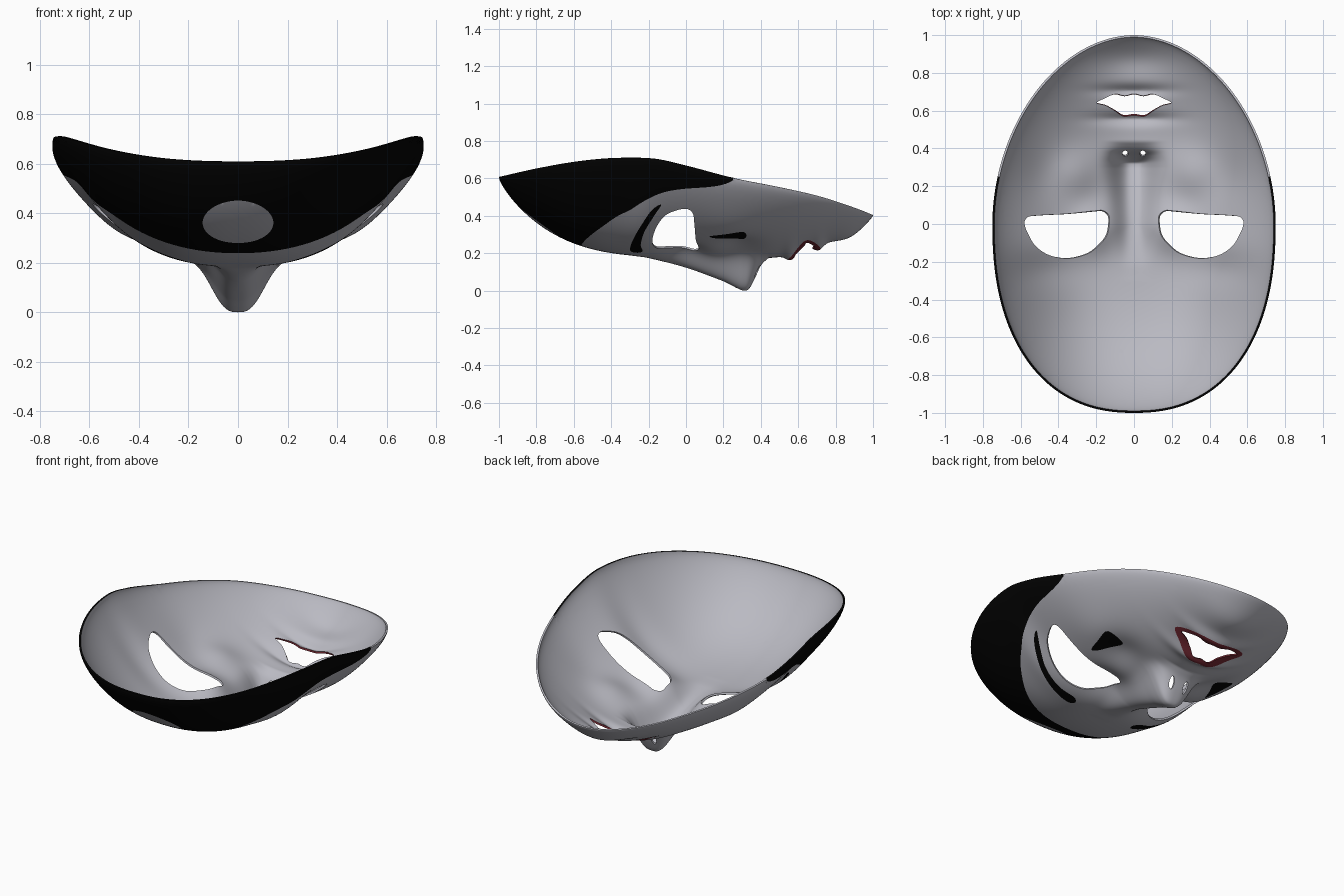
import bpy
import math
from mathutils import Vector, kdtree
from mathutils.geometry import delaunay_2d_cdt

if "Cube" in bpy.data.objects:
    bpy.data.objects.remove(bpy.data.objects["Cube"])


def material(name, rgb):
    m = bpy.data.materials.new(name)
    m.diffuse_color = (*rgb, 1)
    m.use_nodes = True
    m.node_tree.nodes["Principled BSDF"].inputs["Base Color"].default_value = m.diffuse_color
    return m


grey = material("mask_grey", (0.49, 0.49, 0.54))
black = material("paint_black", (0.001, 0.001, 0.001))
red = material("lip_red", (0.16, 0.02, 0.03))


# ---- helpers -------------------------------------------------------------
def interp(table, v):
    """Smooth curve through (v, value) pairs."""
    n = len(table)
    if v <= table[0][0]:
        return table[0][1]
    if v >= table[-1][0]:
        return table[-1][1]

    def slope(k):
        a, b = table[max(k - 1, 0)], table[min(k + 1, n - 1)]
        return (b[1] - a[1]) / (b[0] - a[0])
    i = next(k for k in range(n - 1) if v <= table[k + 1][0])
    (x0, y0), (x1, y1) = table[i], table[i + 1]
    h = x1 - x0
    t = (v - x0) / h
    return (y0 * (1 + 2 * t) * (1 - t) ** 2 + y1 * t * t * (3 - 2 * t)
            + h * slope(i) * t * (1 - t) ** 2 + h * slope(i + 1) * t * t * (t - 1))


def spline(pts, closed=True, step=0.012):
    """Catmull-Rom curve resampled at roughly even steps."""
    p = [Vector(q) for q in pts]
    n, out = len(p), []
    for i in range(n if closed else n - 1):
        if closed:
            a, b, c, d = (p[(i + k) % n] for k in (-1, 0, 1, 2))
        else:
            a, b, c, d = (p[min(max(i + k, 0), n - 1)] for k in (-1, 0, 1, 2))
        m = max(1, round((c - b).length / step))
        for j in range(m):
            t = j / m
            out.append(0.5 * (2 * b + (c - a) * t + (2 * a - 5 * b + 4 * c - d) * t * t
                              + (3 * b - a - 3 * c + d) * t ** 3))
    return out if closed else out + [p[-1]]


def flip(poly):
    return [Vector((-q[0], q[1])) for q in poly]


def oval(cx, cy, rx, ry, n):
    return [Vector((cx + rx * math.cos(2 * math.pi * i / n),
                    cy + ry * math.sin(2 * math.pi * i / n))) for i in range(n)]


class Region:
    def __init__(self, poly):
        self.p = poly
        self.x0, self.x1 = min(q[0] for q in poly), max(q[0] for q in poly)
        self.y0, self.y1 = min(q[1] for q in poly), max(q[1] for q in poly)

    def has(self, x, y):
        if not (self.x0 < x < self.x1 and self.y0 < y < self.y1):
            return False
        inside, q = False, self.p[-1]
        for r in self.p:
            if (r[1] > y) != (q[1] > y) and x < (q[0] - r[0]) * (y - r[1]) / (q[1] - r[1]) + r[0]:
                inside = not inside
            q = r
        return inside


# ---- mask surface --------------------------------------------------------
RIM = [(-1, .61), (-.8, .655), (-.6, .69), (-.4, .71), (-.2, .713), (0, .67), (.25, .605),
       (.5, .555), (.7, .51), (.85, .465), (.95, .435), (1, .415)]
NOSE = [(-.3, 0), (-.2, .008), (0, .058), (.2, .128), (.27, .162), (.305, .175), (.335, .167),
        (.37, .105), (.4, .04), (.44, 0)]


def radius(x, y):
    e = 1.92 if y > 0 else 2.3
    return ((abs(x) / .75) ** e + abs(y) ** e) ** (1 / e)


def bump(x, y, cx, cy, sx, sy):
    return math.exp(-((x - cx) / sx) ** 2 - ((y - cy) / sy) ** 2)


def height(x, y):
    r = min(radius(x, y), 1.0)
    rim = interp(RIM, y / r) if r > 1e-6 else .6
    s2 = y * y / (x * x + y * y + 1e-9)
    g = .65 * r ** (2 + (1.6 if y < 0 else 1.2) * s2) + .35 * (1 - math.sqrt(max(0, 1 - r * r)))
    z = .18 + (rim - .18) * g
    ax = abs(x)
    w = .075 + .045 * min(max((y + .2) / .5, 0), 1)
    z -= interp(NOSE, y) * math.exp(-(ax / w) ** 2.9)          # nose
    z += .05 * bump(ax, y, .2, -.02, .12, .12)                 # eye sockets
    z -= .022 * bump(ax, y, .48, -.24, .2, .1)                 # brow ridge
    z += .035 * bump(ax, y, .3, .27, .12, .12)                 # hollow beside nose
    z -= .012 * bump(ax, y, .5, .25, .12, .15)                 # cheekbone
    z -= .025 * bump(x, y, 0, .5, .25, .2)                     # muzzle
    z -= .03 * bump(x, y, 0, .56, .2, .035)                    # upper lip
    z -= .027 * bump(x, y, 0, .71, .18, .032)                  # lower lip
    z -= .035 * bump(x, y, 0, .88, .22, .1)                    # chin
    return z


# ---- openings and painted areas (plan view) ------------------------------
eye = spline([(.14, .045), (.17, .068), (.21, .066), (.35, .053), (.5, .045), (.57, .035),
              (.587, 0), (.565, -.06), (.525, -.12), (.45, -.165), (.35, -.18), (.25, -.155),
              (.19, -.11), (.15, -.06), (.137, 0)])
nostril = oval(.048, .382, .016, .016, 12)
mouth = spline([(.2, .645), (.15, .67), (.1, .686), (.05, .676), (0, .686), (-.05, .676),
                (-.1, .686), (-.15, .67), (-.2, .645), (-.15, .63), (-.1, .603), (-.055, .577),
                (0, .583), (.055, .577), (.1, .603), (.15, .63)], step=.008)
lips = spline([(.24, .64), (.18, .685), (.1, .714), (0, .72), (-.1, .714), (-.18, .685),
               (-.24, .64), (-.17, .595), (-.07, .548), (0, .556), (.07, .548), (.17, .595)],
              step=.01)
brow = spline([(.592, -.132), (.56, -.19), (.46, -.255), (.34, -.292), (.23, -.296),
               (.205, -.26), (.24, -.232), (.34, -.242), (.45, -.222), (.535, -.172)])
tear = spline([(.41, .125), (.44, .22), (.455, .3), (.42, .322), (.35, .315), (.335, .285),
               (.37, .21)])
forehead_spot = oval(0, -.78, .143, .117, 60)
half = [(0, -.56), (.2, -.55), (.35, -.5), (.48, -.4), (.56, -.3), (.62, -.2), (.685, 0),
        (.7205, .25)]
hood_line = spline([(-x, y) for x, y in half[:0:-1]] + half, closed=False)

holes = [eye, flip(eye), nostril, flip(nostril), mouth]
marks = [brow, flip(brow), tear, flip(tear)]

# ---- plan triangulation with those outlines as constraints ---------------
pts, edges = [], []


def add_loop(loop, closed=True):
    s, n = len(pts), len(loop)
    pts.extend(Vector(q) for q in loop)
    edges.extend((s + i, s + (i + 1) % n) for i in range(n if closed else n - 1))


for loop in holes + marks + [lips, forehead_spot]:
    add_loop(loop)
add_loop(hood_line, False)

kd = kdtree.KDTree(len(pts))
for i, p in enumerate(pts):
    kd.insert((p.x, p.y, 0), i)
kd.balance()

extra = []
STEP = .0065
for i in range(-116, 117):
    for j in range(-154, 155):
        x, y = i * STEP, j * STEP
        fine = abs(x) < .3 and -.25 < y < .8
        if (fine or (i % 2 == 0 and j % 2 == 0)) and radius(x, y) < .95:
            extra.append((x, y))
rings = []
N = 320
for r in (.96, .972, .982, .99, .996, .999, 1.0):
    ring = []
    for i in range(N):
        c, s = math.cos(2 * math.pi * i / N), math.sin(2 * math.pi * i / N)
        k = r / radius(c * .75, s)
        ring.append((c * .75 * k, s * k))
    rings.append(ring)
    if r < 1:
        extra += ring
pts += [Vector(q) for q in extra if kd.find((q[0], q[1], 0))[2] > .005]
add_loop(rings[-1])

verts2, _, faces, *_ = delaunay_2d_cdt(pts, edges, [], 0, 1e-6)

hole_r = [Region(h) for h in holes]
mark_r = [Region(m) for m in marks]
lip_r, spot_r = Region(lips), Region(forehead_spot)
hood_r = Region(hood_line + [(2, .25), (2, -2), (-2, -2), (-2, .25)])

keep, mats = [], []
for f in faces:
    x = sum(verts2[i].x for i in f) / len(f)
    y = sum(verts2[i].y for i in f) / len(f)
    if any(h.has(x, y) for h in hole_r):
        continue
    if lip_r.has(x, y):
        mat = 2
    elif any(m.has(x, y) for m in mark_r) or (hood_r.has(x, y) and not spot_r.has(x, y)):
        mat = 1
    else:
        mat = 0
    keep.append(tuple(reversed(f)))       # outer side faces down
    mats.append(mat)

used = sorted({i for f in keep for i in f})
index = {v: i for i, v in enumerate(used)}
co = [(verts2[i].x, verts2[i].y, height(verts2[i].x, verts2[i].y)) for i in used]
low = min(c[2] for c in co)
mesh = bpy.data.meshes.new("face_mask")
mesh.from_pydata([(x, y, z - low) for x, y, z in co], [],
                 [[index[i] for i in f] for f in keep])
# last three slots colour the unpainted inside of the shell
for m in (grey, black, red, grey, grey, grey):
    mesh.materials.append(m)
mesh.polygons.foreach_set("material_index", mats)
mask = bpy.data.objects.new("face_mask", mesh)
bpy.context.collection.objects.link(mask)

# ---- shell thickness -----------------------------------------------------
sol = mask.modifiers.new("shell", 'SOLIDIFY')
sol.thickness = .011
sol.offset = -1
sol.material_offset = 3
bpy.context.view_layer.objects.active = mask
mask.select_set(True)
bpy.ops.object.modifier_apply(modifier=sol.name)
bpy.ops.object.shade_smooth_by_angle(angle=math.radians(45))
